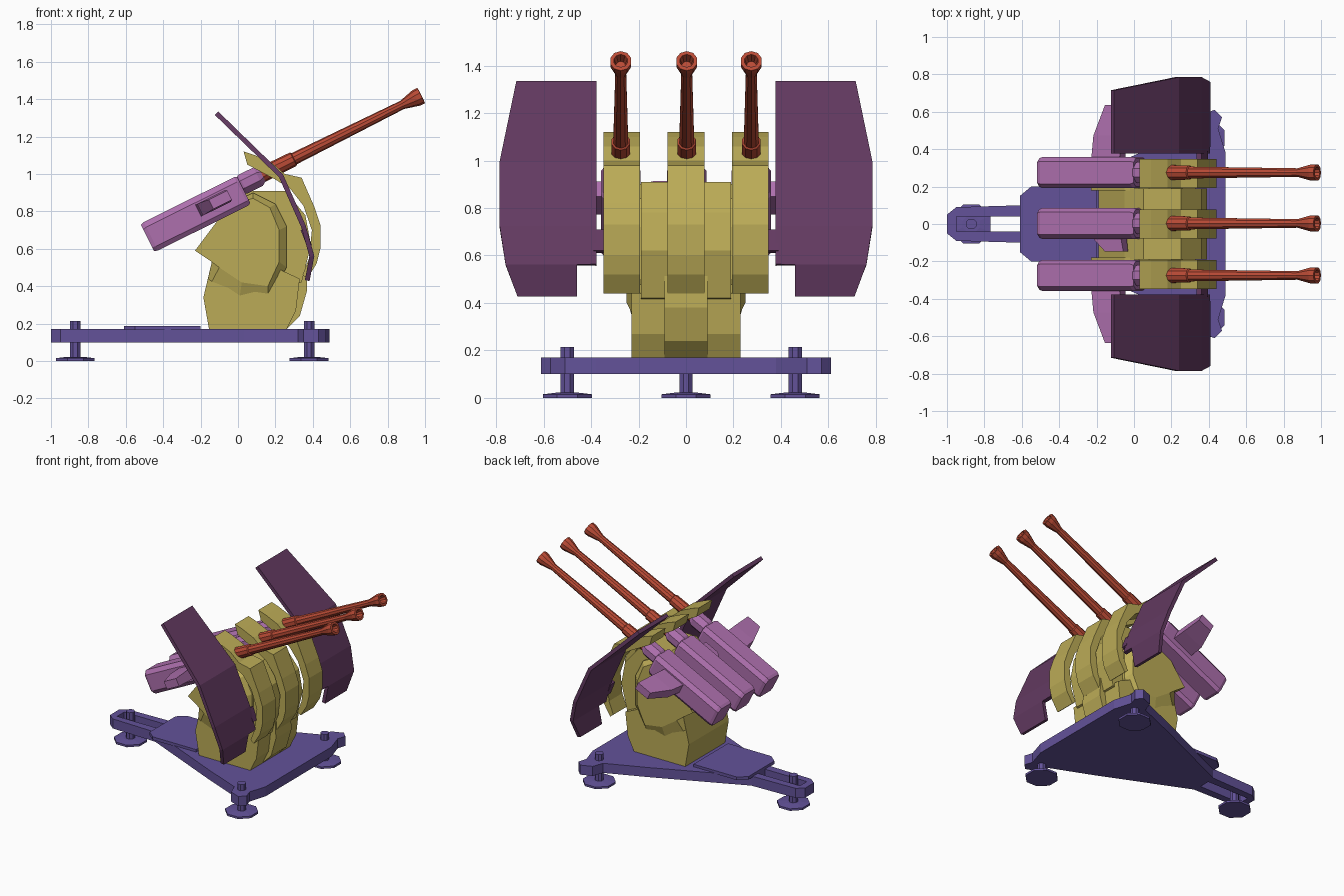
import bpy, bmesh, math
from mathutils import Vector, Matrix

if "Cube" in bpy.data.objects:
    bpy.data.objects.remove(bpy.data.objects["Cube"])

def mat(name, r, g, b):
    m = bpy.data.materials.new(name)
    m.diffuse_color = (r, g, b, 1)
    m.use_nodes = True
    m.node_tree.nodes["Principled BSDF"].inputs["Base Color"].default_value = m.diffuse_color
    return m

VIOLET = mat("violet base", 0.125, 0.085, 0.32)
OLIVE = mat("olive yellow", 0.50, 0.41, 0.095)
PINK = mat("pink mauve", 0.42, 0.16, 0.42)
RED = mat("rust red", 0.49, 0.07, 0.036)
PLUM = mat("dark plum", 0.125, 0.042, 0.12)

def loft(name, sections, m):
    """Closed solid through sections that have equal point counts."""
    bm = bmesh.new()
    rings = [[bm.verts.new(p) for p in s] for s in sections]
    n = len(rings[0])
    for a, b in zip(rings, rings[1:]):
        for i in range(n):
            bm.faces.new((a[i], a[(i + 1) % n], b[(i + 1) % n], b[i]))
    bm.faces.new(rings[0])
    bm.faces.new(rings[-1])
    bmesh.ops.recalc_face_normals(bm, faces=bm.faces)
    me = bpy.data.meshes.new(name)
    bm.to_mesh(me)
    bm.free()
    me.materials.append(m)
    ob = bpy.data.objects.new(name, me)
    bpy.context.collection.objects.link(ob)
    return ob

def side_solid(name, prof, y0, y1, m):      # x-z profile pushed along y
    return loft(name, [[(x, y, z) for x, z in prof] for y in (y0, y1)], m)

def flat_solid(name, prof, z0, z1, m):      # x-y outline pushed along z
    return loft(name, [[(x, y, z) for x, y in prof] for z in (z0, z1)], m)

def turned(name, stations, sides, m, frame):
    """Round part along the local x axis; stations are (distance, radius)."""
    ring = [(i + 0.5) * 2 * math.pi / sides for i in range(sides)]
    return loft(name, [[frame @ Vector((u, r * math.cos(t), r * math.sin(t))) for t in ring]
                       for u, r in stations], m)

# Trailer base: triangular plate with outriggers and a slotted rear arm
half = [(-1, 0), (-1, 0.05), (-0.95, 0.09), (-0.6, 0.1), (0.03, 0.38), (0.32, 0.5),
        (0.35, 0.58), (0.43, 0.61), (0.47, 0.57), (0.45, 0.51), (0.49, 0.38), (0.49, 0),
        (-0.61, 0), (-0.61, 0.04), (-0.95, 0.04), (-0.95, 0)]
for s, side in ((1, "left"), (-1, "right")):
    flat_solid("base_plate_" + side, [(x, s * y) for x, y in half], 0.10, 0.17, VIOLET)
deck = [(-0.61, -0.15), (-0.55, -0.2), (-0.2, -0.2), (-0.2, 0.2), (-0.55, 0.2), (-0.61, 0.15)]
flat_solid("deck_plate", deck, 0.165, 0.188, VIOLET)

# Levelling feet
up = Matrix.Rotation(-math.pi / 2, 4, 'Y')
for i, (x, y) in enumerate([(-0.87, 0), (0.38, -0.5), (0.38, 0.46)]):
    f = Matrix.Translation((x, y, 0)) @ up
    turned("foot_%d" % i, [(0, 0.112), (0.015, 0.112), (0.022, 0.05), (0.022, 0.03), (0.215, 0.03)],
           8, VIOLET, f)

# Pedestal with a front block
side_solid("pedestal", [(-0.155, 0.17), (0.26, 0.17), (0.31, 0.27), (0.33, 0.44), (0.2, 0.5),
                        (0, 0.46), (-0.14, 0.53), (-0.185, 0.34)], -0.23, 0.23, OLIVE)
side_solid("pedestal_front_block", [(0.2, 0.17), (0.26, 0.17), (0.33, 0.24), (0.37, 0.38),
                                    (0.36, 0.58), (0.2, 0.58)], -0.09, 0.09, OLIVE)

# Rotating drum and its bevelled side discs
side_solid("drum", [(-0.19, 0.59), (-0.05, 0.82), (0.05, 0.91), (0.25, 0.91), (0.36, 0.78),
                    (0.39, 0.62), (0.34, 0.42), (0.16, 0.36), (0.02, 0.42)], -0.19, 0.19, OLIVE)
disc = [(-0.23, 0.59), (-0.05, 0.83), (0.08, 0.90), (0.20, 0.84), (0.26, 0.72), (0.26, 0.5),
        (0.16, 0.32), (0.0, 0.28), (-0.18, 0.35), (-0.14, 0.53)]
inner = [(-0.23, 0.59), (-0.05, 0.83), (0.08, 0.87), (0.17, 0.82), (0.22, 0.70), (0.22, 0.53),
         (0.16, 0.40), (0.02, 0.42), (-0.1, 0.5), (-0.14, 0.53)]
for s, side in ((1, "left"), (-1, "right")):
    loft("side_disc_" + side, [[(x, s * 0.18, z) for x, z in disc],
                               [(x, s * 0.21, z) for x, z in disc],
                               [(x, s * 0.25, z) for x, z in inner]], OLIVE)

# Three curved armour bands
band = [(0.03, 1.12), (0.09, 1.10), (0.18, 1.06), (0.25, 1.0), (0.34, 0.98), (0.41, 0.82),
        (0.44, 0.73), (0.44, 0.6), (0.42, 0.52), (0.37, 0.44),
        (0.345, 0.46), (0.38, 0.55), (0.395, 0.7), (0.35, 0.83), (0.28, 0.92), (0.2, 0.97), (0.05, 1.05)]
for name, y, w in (("left", 0.27, 0.077), ("middle", 0, 0.078), ("right", -0.27, 0.077)):
    side_solid("armour_band_" + name, band, y - w, y + w, OLIVE)

# Guns, built in a tilted frame whose x axis is the barrel
tilt = Matrix.Rotation(-math.atan(0.498), 4, 'Y')
for name, y, s in (("left", 0.275, 1), ("middle", 0.003, -1), ("right", -0.275, -1)):
    f = Matrix.Translation((0, y, 0.932)) @ tilt
    sec = [(-0.083, -0.09), (-0.065, -0.115), (0.065, -0.115), (0.083, -0.09),
           (0.083, 0.025), (0.06, 0.055), (-0.06, 0.055), (-0.083, 0.025)]
    loft("receiver_" + name, [[f @ Vector((u, a * k, -0.03 + (b + 0.03) * k)) for a, b in sec]
                              for u, k in ((-0.555, 0.92), (-0.535, 1), (0.005, 1), (0.02, 0.9))], PINK)
    turned("neck_" + name, [(0, 0.045), (0.03, 0.06), (0.12, 0.06), (0.15, 0.04)], 8, PINK, f)
    # barrel with sleeve and flared hollow muzzle
    turned("barrel_" + name, [(0.1, 0.043), (0.33, 0.04), (0.335, 0.033), (0.98, 0.024), (1.065, 0.046),
                              (1.094, 0.046), (1.095, 0.03), (1.05, 0.02)], 10, RED, f)
    # sideways magazine, sweeping forward and tapering; the middle one is short
    reach = 0.15 if name == "middle" else 0.36
    rows = []
    for t, u0, u1 in ((0.15, -0.25, -0.08), (0.55, -0.235, -0.07), (1, -0.17, -0.06)):
        h = 0.035 if t < 1 else 0.028
        rows.append([f @ Vector((u, s * reach * t, w - 0.02)) for u, w in
                     ((u0, -h), (u1, -h), (u1, h), (u0, h))])
    loft("magazine_" + name, rows, PINK)

# Bent shields on both sides, with a notch at the lower inner corner
rows = [(-0.115, 1.325, 0.715), (0.23, 0.99, 0.785), (0.35, 0.72, 0.785), (0.395, 0.56, 0.76), (0.37, 0.43, 0.71)]
for s, side in ((1, "left"), (-1, "right")):
    bm = bmesh.new()
    grid = [[bm.verts.new((x, s * y, z)) for y in (0.377, 0.46, out)] for x, z, out in rows]
    for r in range(4):
        for c in range(2):
            if (r, c) != (3, 0):
                bm.faces.new((grid[r][c], grid[r][c + 1], grid[r + 1][c + 1], grid[r + 1][c]))
    bmesh.ops.delete(bm, geom=[v for v in bm.verts if not v.link_faces], context='VERTS')
    bmesh.ops.recalc_face_normals(bm, faces=bm.faces)
    me = bpy.data.meshes.new("shield_" + side)
    bm.to_mesh(me)
    bm.free()
    me.materials.append(PLUM)
    ob = bpy.data.objects.new("shield_" + side, me)
    bpy.context.collection.objects.link(ob)
    mod = ob.modifiers.new("thickness", 'SOLIDIFY')
    mod.thickness = 0.026
    mod.offset = 0
    # bracket joining shield and outer band
    side_solid("shield_bracket_" + side, [(0.335, 0.7), (0.36, 0.71), (0.395, 0.62), (0.37, 0.61)],
               s * 0.34, s * 0.39, PLUM)
